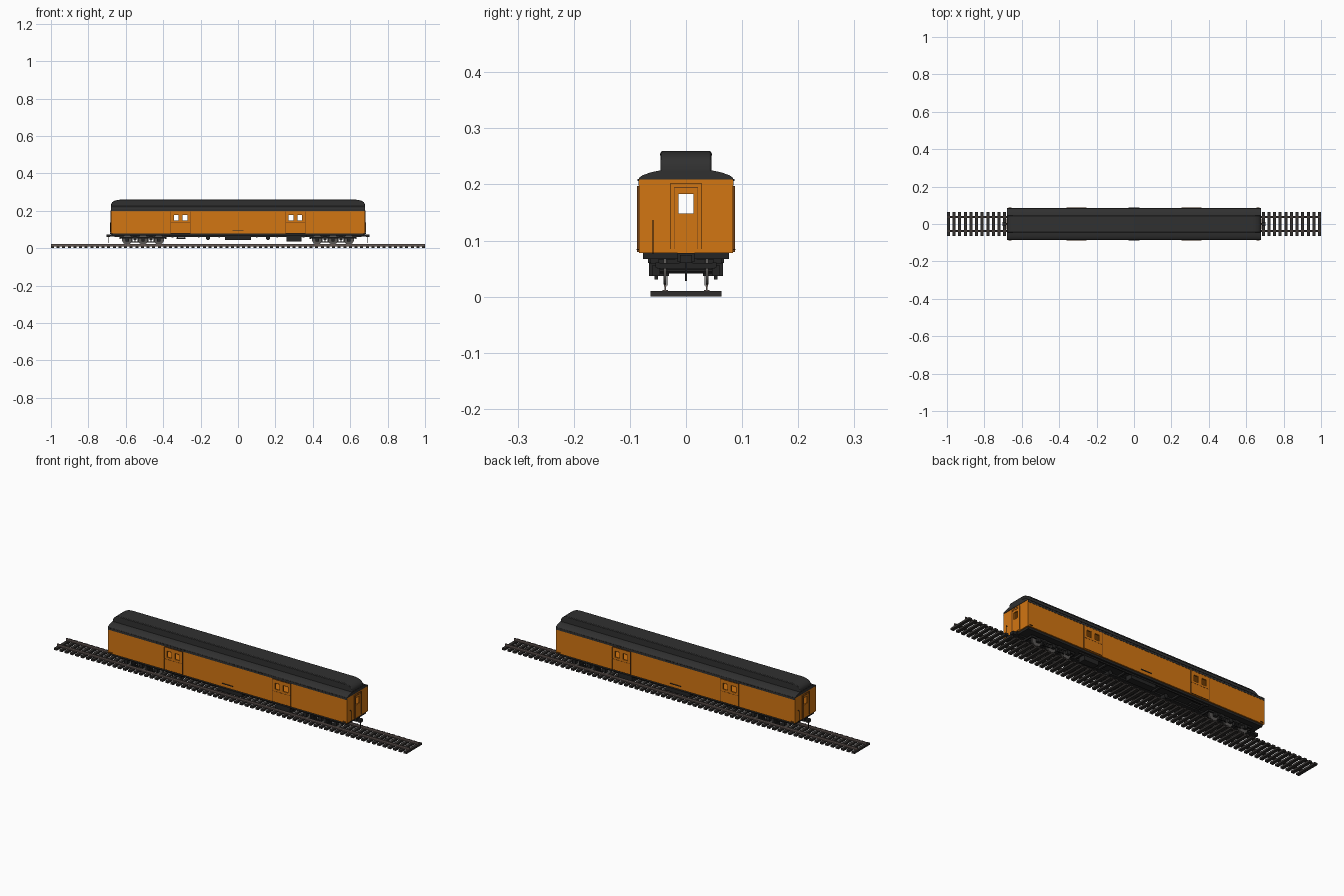
import bpy, bmesh, math
from mathutils import Matrix, Vector

cube = bpy.data.objects.get("Cube")
if cube:
    bpy.data.objects.remove(cube)


def material(name, rgb):
    m = bpy.data.materials.new(name)
    m.use_nodes = True
    m.diffuse_color = (*rgb, 1)
    m.node_tree.nodes["Principled BSDF"].inputs["Base Color"].default_value = (*rgb, 1)
    return m


ORANGE = material("orange paint", (0.65, 0.18, 0.006))
TRIM = material("brown trim", (0.16, 0.05, 0.008))
ROOF = material("charcoal roof", (0.03, 0.03, 0.03))
BLACK = material("black running gear", (0.018, 0.018, 0.018))
TIE = material("dark tie", (0.03, 0.027, 0.025))
RAIL = material("rail steel", (0.13, 0.10, 0.09))
WHEEL = material("wheel steel", (0.10, 0.095, 0.09))
SIDES = (-1, 1)


def finish(name, bm, mat):
    bmesh.ops.recalc_face_normals(bm, faces=bm.faces)
    mesh = bpy.data.meshes.new(name)
    bm.to_mesh(mesh)
    bm.free()
    mesh.materials.append(mat)
    ob = bpy.data.objects.new(name, mesh)
    bpy.context.collection.objects.link(ob)
    return ob


def boxes(name, mat, items):
    """Each item is (x0, x1, y0, y1, z0, z1)."""
    bm = bmesh.new()
    for x0, x1, y0, y1, z0, z1 in items:
        mid = Vector((x0 + x1, y0 + y1, z0 + z1)) / 2
        size = Matrix.Diagonal((abs(x1 - x0), abs(y1 - y0), abs(z1 - z0), 1))
        bmesh.ops.create_cube(bm, size=1, matrix=Matrix.Translation(mid) @ size)
    return finish(name, bm, mat)


def prism(name, mat, half_profile, along, half):
    """Mirror a half profile and extrude it along x or y."""
    pts = half_profile + [(-u, z) for u, z in reversed(half_profile)]
    place = (lambda u, z, d: (d, u, z)) if along == "x" else (lambda u, z, d: (u, d, z))
    bm = bmesh.new()
    face = bm.faces.new([bm.verts.new(place(u, z, -half)) for u, z in pts])
    ext = bmesh.ops.extrude_face_region(bm, geom=[face])
    moved = [v for v in ext["geom"] if isinstance(v, bmesh.types.BMVert)]
    bmesh.ops.translate(bm, verts=moved, vec=place(0, 0, 2 * half))
    return finish(name, bm, mat)


def cylinders(name, mat, items, sides=20):
    """Each item is (x, y, z, radius, width), with the axle along y."""
    bm = bmesh.new()
    for x, y, z, r, w in items:
        bmesh.ops.create_cone(bm, cap_ends=True, segments=sides, radius1=r, radius2=r, depth=w,
                              matrix=Matrix.Translation((x, y, z)) @ Matrix.Rotation(math.pi / 2, 4, "X"))
    ob = finish(name, bm, mat)
    smooth(ob)
    return ob


def smooth(ob):
    bpy.ops.object.select_all(action="DESELECT")
    ob.select_set(True)
    bpy.context.view_layer.objects.active = ob
    bpy.ops.object.shade_smooth_by_angle(angle=math.radians(35))


def cut(ob, *cutters):
    bpy.context.view_layer.objects.active = ob
    for c in cutters:
        mod = ob.modifiers.new("opening", "BOOLEAN")
        mod.operation, mod.solver, mod.object = "DIFFERENCE", "EXACT", c
        bpy.ops.object.modifier_apply(modifier=mod.name)


# Track
ties = [-0.992 + i * 1.984 / 66 for i in range(67)]
boxes("ties", TIE, [(x - 0.008, x + 0.008, -0.063, 0.063, 0, 0.01) for x in ties])
rails = []
for s in SIDES:
    for half, z0, z1 in ((0.005, 0.01, 0.012), (0.0012, 0.012, 0.018), (0.0025, 0.018, 0.022)):
        rails.append((-1, 1, s * 0.037 - half, s * 0.037 + half, z0, z1))
boxes("rails", RAIL, rails)

# Hollow car body, with windows cut through
DOOR_X = 0.307
body = prism("car_body", ORANGE, [(0.0835, 0.078), (0.0835, 0.208), (0.07, 0.216), (0.046, 0.222)], "x", 0.678)
hollow = boxes("hollow_cutter", BLACK, [(-0.673, 0.673, -0.079, 0.079, 0.083, 0.204)])
panes = [s * DOOR_X + o for s in SIDES for o in (-0.023, 0.023)]
side_holes = boxes("side_window_cutter", BLACK,
                   [(x - 0.013, x + 0.013, -0.2, 0.2, 0.147, 0.178) for x in panes])
end_holes = boxes("end_window_cutter", BLACK, [(-0.8, 0.8, -0.013, 0.013, 0.148, 0.183)])
cut(body, hollow, side_holes, end_holes)

# Sliding baggage doors with battens
for s in SIDES:
    for e, end in ((-1, "right"), (1, "left")):
        x, y = e * DOOR_X, s * 0.0825
        label = f"{'back' if s > 0 else 'front'}_{end}_door"
        door = boxes(label, ORANGE, [(x - 0.052, x + 0.052, y, y + s * 0.004, 0.08, 0.197)])
        cut(door, side_holes)
        y0, y1 = s * 0.083, s * 0.0872
        frame = [(x + d - 0.001, x + d + 0.001, y0, y1, 0.08, 0.197) for d in (-0.052, 0.052)]
        frame += [(x - 0.052, x + 0.052, y0, y1, z, z + 0.0015) for z in (0.08, 0.135, 0.1955)]
        boxes(label + "_frame", TRIM, frame)

# End doors, their frames and the grab irons
for s in SIDES:
    label = "left" if s > 0 else "right"
    x0, x1 = s * 0.677, s * 0.680
    end_door = boxes(label + "_end_door", ORANGE, [(x0, x1, -0.028, 0.028, 0.083, 0.202)])
    cut(end_door, end_holes)
    lines = []
    for w, top in ((0.028, 0.202), (0.021, 0.195)):
        lines += [(x0, s * 0.681, d * w - 0.0007, d * w + 0.0007, 0.085, top) for d in SIDES]
        lines.append((x0, s * 0.681, -w, w, top - 0.0015, top))
    boxes(label + "_end_door_frame", TRIM, lines)
    boxes(label + "_grab_iron", BLACK, [(s * 0.682, s * 0.684, -s * 0.058, -s * 0.060, 0.076, 0.137),
                                        (x0, s * 0.684, -s * 0.058, -s * 0.060, 0.135, 0.137),
                                        (x0, s * 0.684, -s * 0.058, -s * 0.060, 0.080, 0.082)])

# Corner steps and short side handrails
boxes("corner_grabs", TRIM, [(e * 0.655, e * 0.67, s * 0.083, s * 0.088, 0.083, 0.085)
                             for e in SIDES for s in SIDES])
boxes("centre_handrails", BLACK, [(-0.03, 0.03, s * 0.083, s * 0.087, 0.094, 0.097) for s in SIDES])

# Dark letterboard band and eave ribs
boxes("letterboard", ROOF, [(-0.678, 0.678, s * 0.082, s * 0.0845, 0.198, 0.21) for s in SIDES])
boxes("eave_ribs", ROOF, [(-0.67 + i * 0.02, -0.662 + i * 0.02, s * 0.083, s * 0.0862, 0.206, 0.21)
                          for i in range(67) for s in SIDES])

# Main roof and raised clerestory with curved ends
roof = prism("main_roof", ROOF, [(0.0845, 0.209), (0.083, 0.2125), (0.077, 0.2165),
                                 (0.063, 0.2215), (0.046, 0.225)], "x", 0.68)
smooth(roof)
clerestory = prism("clerestory", ROOF, [(0.679, 0.215), (0.679, 0.235), (0.674, 0.245),
                                        (0.662, 0.253), (0.646, 0.258), (0.63, 0.2595)], "y", 0.045)
bevel = clerestory.modifiers.new("soft edges", "BEVEL")
bevel.width, bevel.segments, bevel.limit_method = 0.003, 2, "ANGLE"
bevel.angle_limit = math.radians(50)
smooth(clerestory)
boxes("clerestory_eaves", ROOF, [(-0.635, 0.635, s * 0.044, s * 0.0465, 0.252, 0.2555) for s in SIDES])

# Underframe: floor, sills and crossbearers
under = [(-0.672, 0.672, -0.077, 0.077, 0.067, 0.079), (-0.66, 0.66, -0.012, 0.012, 0.060, 0.07)]
under += [(-0.37, 0.37, s * 0.062, s * 0.068, 0.060, 0.068) for s in SIDES]
under += [(x - 0.005, x + 0.005, -0.066, 0.066, 0.058, 0.068) for x in (-0.35, -0.21, -0.1, 0.1, 0.21, 0.35)]
boxes("underframe", BLACK, under)

# Equipment boxes and brake tank hung below the floor
gear = []
for s in SIDES:
    gear += [(-0.07, 0.07, s * 0.03, s * 0.066, 0.043, 0.068),
             (0.26, 0.34, s * 0.03, s * 0.066, 0.037, 0.068),
             (-0.33, -0.28, s * 0.035, s * 0.062, 0.048, 0.056)]
    gear += [(x, x + 0.004, s * 0.045, s * 0.05, 0.05, 0.068) for x in (-0.325, -0.29)]
boxes("equipment_boxes", BLACK, gear)
cylinders("brake_tanks", BLACK, [(x, 0, 0.055, 0.011, 0.06) for x in (-0.16, 0.16)])

# Six-wheel trucks
for e, label in ((-1, "right"), (1, "left")):
    cx = e * 0.508
    axles = [cx + d for d in (-0.085, 0, 0.085)]
    wheels = []
    for x in axles:
        wheels += [(x, s * 0.0375, 0.0465, 0.0245, 0.006) for s in SIDES]
        wheels += [(x, s * 0.0335, 0.0465, 0.027, 0.0015) for s in SIDES]
    cylinders(label + "_truck_wheels", WHEEL, wheels, 24)
    cylinders(label + "_truck_axles", BLACK, [(x, 0, 0.0465, 0.005, 0.1) for x in axles], 10)
    parts = [(cx + d - 0.009, cx + d + 0.009, -0.05, 0.05, 0.044, 0.066) for d in (-0.0425, 0.0425)]
    parts += [(cx + d - 0.003, cx + d + 0.003, -0.052, 0.052, 0.05, 0.06) for d in (-0.122, 0.122)]
    parts.append((cx - 0.05, cx + 0.05, -0.02, 0.02, 0.057, 0.07))
    for s in SIDES:
        parts.append((cx - 0.125, cx + 0.125, s * 0.047, s * 0.054, 0.052, 0.061))
        parts += [(x - 0.009, x + 0.009, s * 0.046, s * 0.060, 0.037, 0.056) for x in axles]
        for d in (-0.0425, 0.0425):
            parts.append((cx + d - 0.02, cx + d + 0.02, s * 0.05, s * 0.056, 0.031, 0.036))
            parts += [(cx + d + k - 0.003, cx + d + k + 0.003, s * 0.05, s * 0.056, 0.031, 0.054)
                      for k in (-0.016, 0, 0.016)]
    boxes(label + "_truck_frame", BLACK, parts)

# Couplers with hanging hoses
for s, label in ((-1, "right"), (1, "left")):
    boxes(label + "_coupler", BLACK, [(s * 0.66, s * 0.695, -0.006, 0.006, 0.063, 0.071),
                                      (s * 0.685, s * 0.703, -0.011, 0.011, 0.060, 0.074),
                                      (s * 0.693, s * 0.696, -0.0015, 0.0015, 0.028, 0.062),
                                      (s * 0.67, s * 0.682, -0.015, 0.015, 0.062, 0.078)])

# Remove the cutters once the openings are made
for c in (hollow, side_holes, end_holes):
    bpy.data.objects.remove(c)
